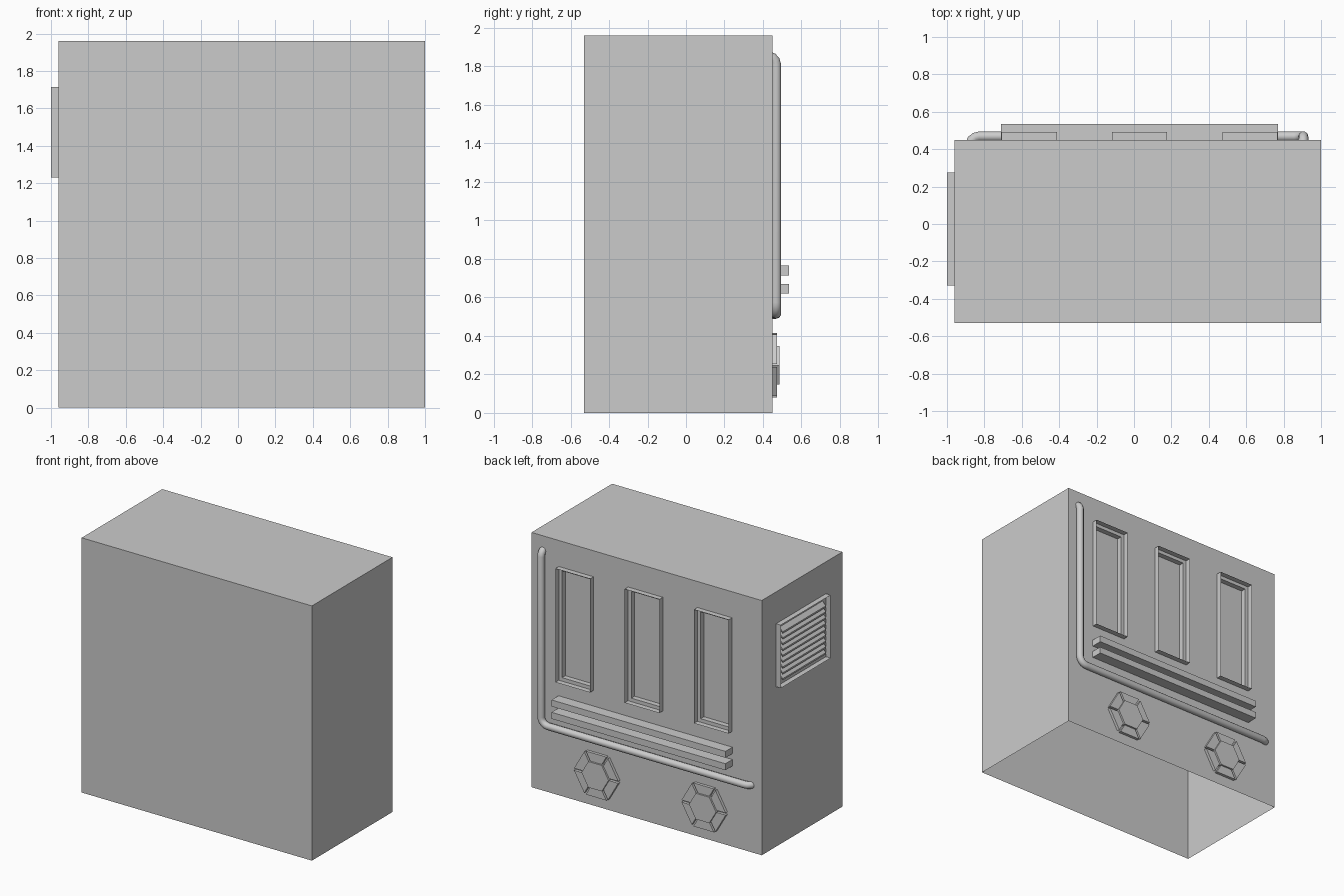
import bpy, bmesh, math
from mathutils import Vector, Matrix

if "Cube" in bpy.data.objects:
    bpy.data.objects.remove(bpy.data.objects["Cube"])

X0, X1, Y0, Y1, H = -0.96, 1.0, -0.53, 0.45, 1.96
WIN_X, WIN_W, WIN_Z0, WIN_Z1, BAR = (-0.56, 0.03, 0.62), 0.295, 0.885, 1.76, 0.027


def finish(name, bm):
    bmesh.ops.recalc_face_normals(bm, faces=bm.faces)
    me = bpy.data.meshes.new(name)
    bm.to_mesh(me)
    bm.free()
    ob = bpy.data.objects.new(name, me)
    bpy.context.collection.objects.link(ob)
    return ob


def add_box(bm, lo, hi):
    lo, hi = Vector(lo), Vector(hi)
    m = Matrix.Translation((lo + hi) / 2) @ Matrix.Diagonal((*(hi - lo), 1))
    bmesh.ops.create_cube(bm, size=1, matrix=m)


def prism(name, pts, offset):
    bm = bmesh.new()
    f = bm.faces.new([bm.verts.new(p) for p in pts])
    r = bmesh.ops.extrude_face_region(bm, geom=[f], use_keep_orig=True)
    bmesh.ops.translate(bm, vec=offset, verts=[g for g in r["geom"] if isinstance(g, bmesh.types.BMVert)])
    return finish(name, bm)


def frame(name, pts, bar, offset):
    bm = bmesh.new()
    f = bm.faces.new([bm.verts.new(p) for p in pts])
    ring = bmesh.ops.inset_region(bm, faces=[f], thickness=bar, use_boundary=True)["faces"]
    bmesh.ops.delete(bm, geom=[f], context='FACES')
    r = bmesh.ops.extrude_face_region(bm, geom=ring, use_keep_orig=True)
    bmesh.ops.translate(bm, vec=offset, verts=[g for g in r["geom"] if isinstance(g, bmesh.types.BMVert)])
    return finish(name, bm)


# Open-bottomed housing with three recessed panels in the back wall
bm = bmesh.new()
add_box(bm, (X0, Y0, 0), (X1, Y1, H))
bmesh.ops.delete(bm, geom=[f for f in bm.faces if f.calc_center_median().z < 0.01], context='FACES_ONLY')
bmesh.ops.recalc_face_normals(bm, faces=bm.faces)
half = WIN_W / 2 - BAR
cuts = [((x + s * half, 0, 0), (1, 0, 0)) for x in WIN_X for s in (-1, 1)]
cuts += [((0, 0, z), (0, 0, 1)) for z in (WIN_Z0 + BAR, WIN_Z1 - BAR)]
for co, no in cuts:
    bmesh.ops.bisect_plane(bm, geom=bm.verts[:] + bm.edges[:] + bm.faces[:], plane_co=co, plane_no=no)
panels = []
for f in bm.faces:
    c = f.calc_center_median()
    if c.y > Y1 - 0.001 and WIN_Z0 < c.z < WIN_Z1 and any(abs(c.x - x) < 0.02 for x in WIN_X):
        panels.append(f)
out = bmesh.ops.extrude_discrete_faces(bm, faces=panels)["faces"]
bmesh.ops.translate(bm, vec=(0, -0.04, 0), verts=list({v for f in out for v in f.verts}))
finish("housing", bm)

# Window frames
for i, x in enumerate(WIN_X):
    a, b = x - WIN_W / 2, x + WIN_W / 2
    frame(f"window_frame_{i + 1}", [(a, Y1, WIN_Z0), (b, Y1, WIN_Z0), (b, Y1, WIN_Z1), (a, Y1, WIN_Z1)],
          BAR, (0, 0.042, 0))

# Horizontal rails
for i, z in enumerate((0.62, 0.715)):
    bm = bmesh.new()
    add_box(bm, (-0.71, Y1, z), (0.77, 0.535, z + 0.05))
    finish(f"rail_{i + 1}", bm)

# Side vent: frame plus tilted slats
frame("vent_frame", [(X0, -0.33, 1.23), (X0, 0.275, 1.23), (X0, 0.275, 1.715), (X0, -0.33, 1.715)],
      0.04, (-0.04, 0, 0))
N = 9
for i in range(N):
    z = 1.27 + 0.405 * (i + 0.5) / N
    prism(f"vent_slat_{i + 1}", [(X0, -0.29, z + 0.01), (X0, -0.29, z + 0.022),
                                 (X0 - 0.028, -0.29, z - 0.008), (X0 - 0.028, -0.29, z - 0.02)], (0, 0.525, 0))

# Hexagonal caps: raised centre and six separated plates
for n, cx in enumerate((0.435, -0.48)):
    def at(r, ang, shift=0.0):
        # point on a face apothem r, slid along the face
        return (cx + r * math.cos(ang) - shift * math.sin(ang), Y1,
                0.247 + r * math.sin(ang) + shift * math.cos(ang))
    prism(f"hex_centre_{n + 1}", [at(0.115, k * math.pi / 3) for k in range(6)], (0, 0.035, 0))
    for k in range(6):
        a = math.pi / 6 + k * math.pi / 3
        w0, w1 = (r * math.tan(math.pi / 6) - 0.009 for r in (0.1, 0.167))
        prism(f"hex_plate_{n + 1}_{k + 1}", [at(0.1, a, -w0), at(0.167, a, -w1), at(0.167, a, w1), at(0.1, a, w0)],
              (0, 0.022, 0))

# Bent pipe, both ends turning into the wall
PX, PY, PZ, R = 0.905, 0.468, 0.516, 0.027
path = [(PX, 0.43, 1.853), (PX, 0.45, 1.845), (PX, 0.463, 1.83), (PX, PY, 1.81)]
for k in range(7):
    t = k / 6 * math.pi / 2
    path.append((PX - 0.06 + 0.06 * math.cos(t), PY, PZ + 0.06 - 0.06 * math.sin(t)))
path += [(-0.83, PY, PZ), (-0.85, 0.463, PZ), (-0.867, 0.45, PZ), (-0.875, 0.43, PZ)]
cu = bpy.data.curves.new("pipe", 'CURVE')
cu.dimensions = '3D'
cu.bevel_depth = R
cu.bevel_resolution = 3
cu.use_fill_caps = True
sp = cu.splines.new('POLY')
sp.points.add(len(path) - 1)
for p, co in zip(sp.points, path):
    p.co = (*co, 1)
sp.use_smooth = True
bpy.context.collection.objects.link(bpy.data.objects.new("pipe", cu))
